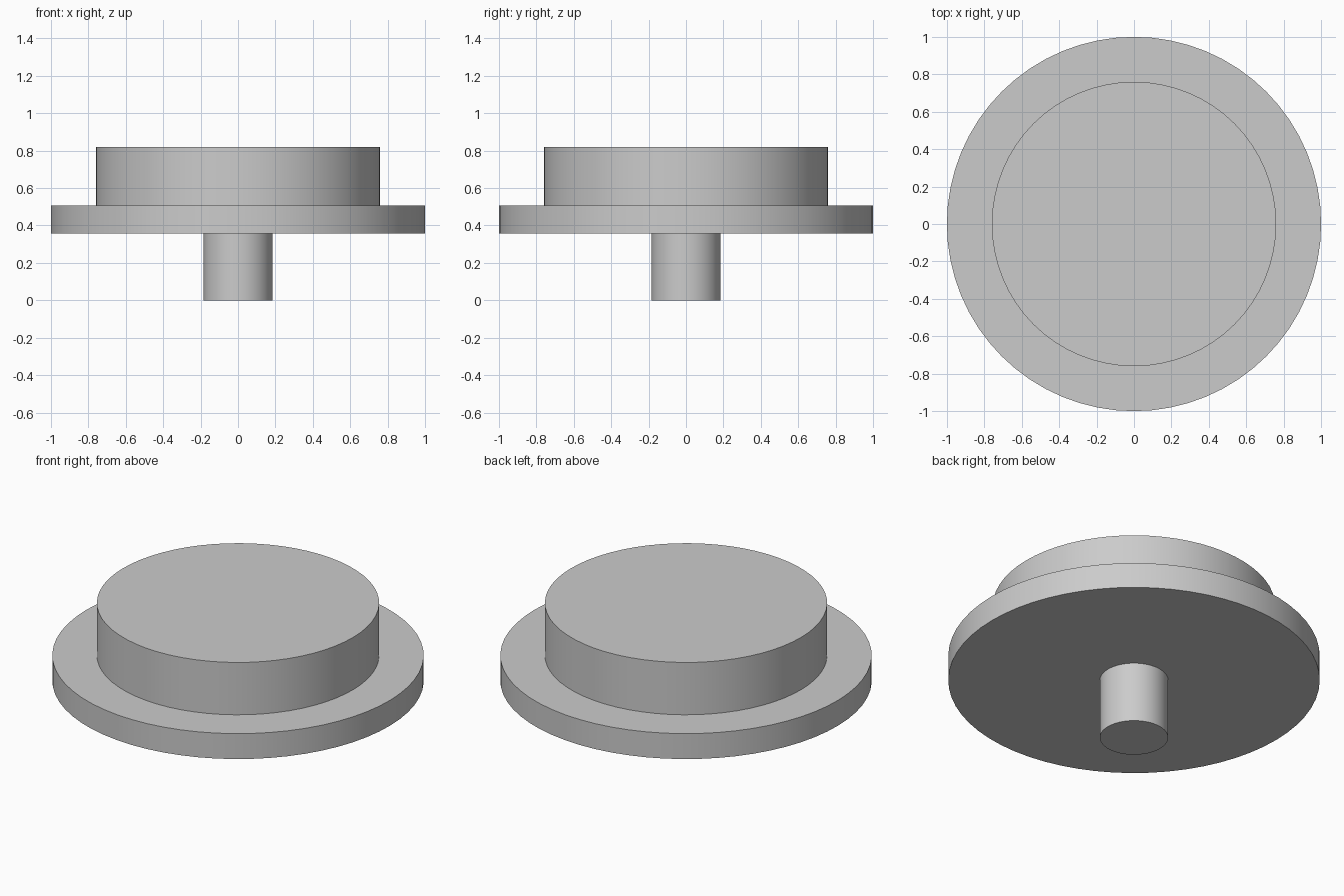
import bpy
import math

cube = bpy.data.objects.get("Cube")
if cube:
    bpy.data.objects.remove(cube, do_unlink=True)

# Plain grey for the whole model
grey = bpy.data.materials.new("light_grey")
grey.use_nodes = True
colour = (0.6, 0.6, 0.6, 1.0)
grey.diffuse_color = colour
grey.node_tree.nodes["Principled BSDF"].inputs["Base Color"].default_value = colour


def disc(name, radius, bottom, top, sides):
    """Upright round part between two heights, with crisp rims."""
    bpy.ops.mesh.primitive_cylinder_add(
        vertices=sides, radius=radius, depth=top - bottom,
        location=(0, 0, (bottom + top) / 2))
    part = bpy.context.object
    part.name = name
    part.data.name = name
    part.data.materials.append(grey)
    bpy.ops.object.shade_smooth_by_angle(angle=math.radians(30))
    return part


# Heights where the parts meet
flange_bottom, flange_top, drum_top = 0.357, 0.508, 0.819

disc("stem", 0.184, 0.0, flange_bottom, 64)
disc("flange", 1.0, flange_bottom, flange_top, 64)
disc("drum", 0.76, flange_top, drum_top, 64)
